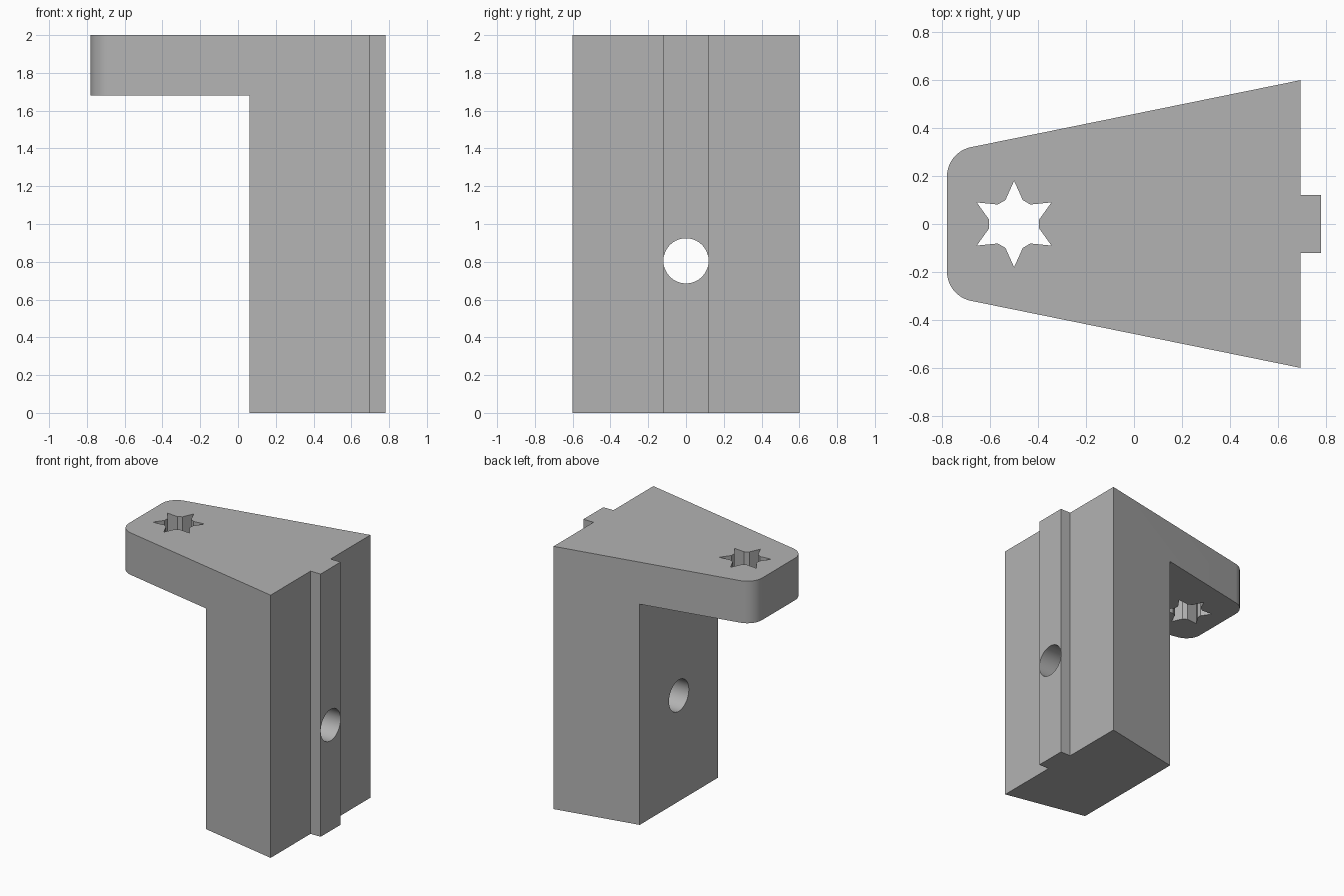
import bpy, bmesh, math
from mathutils import Matrix, Vector

cube = bpy.data.objects.get("Cube")
if cube:
    bpy.data.objects.remove(cube, do_unlink=True)

HEIGHT, PLATE_BOTTOM = 2.0, 1.68
LEG_X, BACK_X, RIB_X, TIP_X = 0.06, 0.695, 0.78, -0.78
BACK_Y, TIP_Y, RIB_Y = 0.60, 0.30, 0.12
FILLET, BOLT_R, BOLT_Z = 0.125, 0.1195, 0.805

grey = bpy.data.materials.new("plain grey")
grey.use_nodes = True
colour = (0.45, 0.45, 0.45, 1)
grey.diffuse_color = colour
grey.node_tree.nodes["Principled BSDF"].inputs["Base Color"].default_value = colour


def prism(name, points, low, high, matrix=Matrix()):
    """Extrude a flat outline from low to high along its local z."""
    bm = bmesh.new()
    face = bm.faces.new([bm.verts.new((x, y, low)) for x, y in points])
    top = bmesh.ops.extrude_face_region(bm, geom=[face])["geom"]
    bmesh.ops.translate(bm, vec=(0, 0, high - low),
                        verts=[v for v in top if isinstance(v, bmesh.types.BMVert)])
    bmesh.ops.recalc_face_normals(bm, faces=bm.faces)
    bm.transform(matrix)
    mesh = bpy.data.meshes.new(name)
    bm.to_mesh(mesh)
    bm.free()
    mesh.materials.append(grey)
    obj = bpy.data.objects.new(name, mesh)
    bpy.context.collection.objects.link(obj)
    return obj


def polar(radius, angle, cx=0, cy=0):
    return (cx + radius * math.cos(angle), cy + radius * math.sin(angle))


# Half outline: rib, wide back edge, tapered side, rounded tip corner
slope = math.atan2(BACK_Y - TIP_Y, BACK_X - TIP_X)
cx = TIP_X + FILLET
cy = TIP_Y + FILLET * math.tan(slope) - FILLET / math.cos(slope)
start, end, steps = math.pi / 2 + slope, math.pi, 16
half = [(RIB_X, RIB_Y), (BACK_X, RIB_Y), (BACK_X, BACK_Y)]
half += [polar(FILLET, start + (end - start) * i / steps, cx, cy)
         for i in range(steps + 1)]
outline = half + [(x, -y) for x, y in reversed(half)]
bracket = prism("bracket", outline, 0, HEIGHT)

# Space under the overhanging plate
notch = prism("notch_cutter", [(-1, -1), (LEG_X, -1), (LEG_X, 1), (-1, 1)],
              -0.5, PLATE_BOTTOM)

# Six pointed hole with short flats between its points
star = []
for k in range(6):
    a = math.radians(30 + 60 * k)
    star += [polar(0.18, a, -0.5),
             polar(0.106, a + math.radians(20), -0.5),
             polar(0.106, a + math.radians(40), -0.5)]
star_hole = prism("star_cutter", star, PLATE_BOTTOM - 0.2, HEIGHT + 0.2)

# Round hole through leg and rib
circle = [polar(BOLT_R, math.tau * i / 64) for i in range(64)]
bolt_hole = prism("bolt_cutter", circle, -0.1, 1,
                  Matrix.Translation(Vector((0, 0, BOLT_Z))) @ Matrix.Rotation(math.pi / 2, 4, 'Y'))

bpy.ops.object.select_all(action='DESELECT')
bpy.context.view_layer.objects.active = bracket
bracket.select_set(True)
for cutter in (notch, star_hole, bolt_hole):
    cutter.hide_render = True
    mod = bracket.modifiers.new(cutter.name, 'BOOLEAN')
    mod.operation = 'DIFFERENCE'
    mod.solver = 'EXACT'
    mod.object = cutter
    bpy.ops.object.modifier_apply(modifier=mod.name)
    bpy.data.objects.remove(cutter, do_unlink=True)

bpy.ops.object.shade_smooth_by_angle(angle=math.radians(25))
